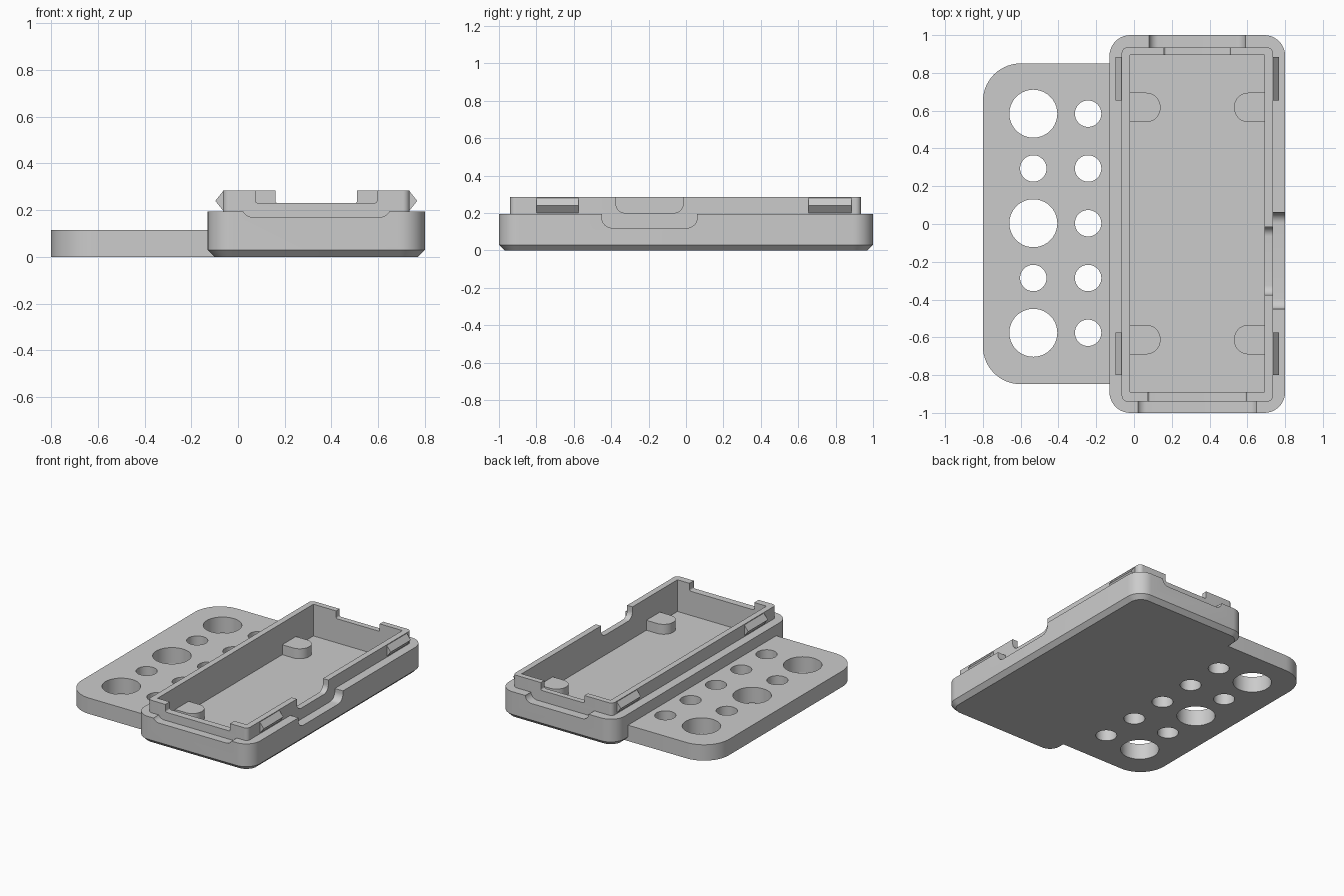
import bpy, bmesh, math
from mathutils import Vector

cube = bpy.data.objects.get("Cube")
if cube:
    bpy.data.objects.remove(cube)

grey = bpy.data.materials.new("plain grey")
grey.use_nodes = True
colour = (0.6, 0.6, 0.6, 1)
grey.diffuse_color = colour
grey.node_tree.nodes["Principled BSDF"].inputs["Base Color"].default_value = colour


def outline(u0, u1, v0, v1, radii, steps=10):
    """Rounded rectangle, radii from lower left anticlockwise."""
    corners = [(u0, v0, 1, 1), (u1, v0, -1, 1), (u1, v1, -1, -1), (u0, v1, 1, -1)]
    points = []
    for i, (u, v, du, dv) in enumerate(corners):
        r = radii[i]
        if r <= 0:
            points.append((u, v))
            continue
        for k in range(steps + 1):
            a = math.pi + (i + k / steps) * math.pi / 2
            points.append((u + du * r + r * math.cos(a), v + dv * r + r * math.sin(a)))
    return points


def loft(name, layers, axis="z"):
    """Join outlines (points, height) into a closed solid along an axis."""
    place = {"z": lambda u, v, w: (u, v, w),
             "y": lambda u, v, w: (u, w, v),
             "x": lambda u, v, w: (w, u, v)}[axis]
    bm = bmesh.new()
    rings = [[bm.verts.new(place(u, v, w)) for u, v in pts] for pts, w in layers]
    n = len(rings[0])
    for a, b in zip(rings, rings[1:]):
        for i in range(n):
            j = (i + 1) % n
            bm.faces.new((a[i], a[j], b[j], b[i]))
    bm.faces.new(rings[0])
    bm.faces.new(rings[-1])
    bmesh.ops.recalc_face_normals(bm, faces=bm.faces)
    mesh = bpy.data.meshes.new(name)
    bm.to_mesh(mesh)
    bm.free()
    mesh.materials.append(grey)
    obj = bpy.data.objects.new(name, mesh)
    bpy.context.collection.objects.link(obj)
    return obj


def prism(name, pts, w0, w1, axis="z"):
    return loft(name, [(pts, w0), (pts, w1)], axis)


def notch(u0, u1, bottom, r, w0, w1, axis):
    """Cutter with a round-cornered bottom and an open top."""
    return prism("notch_cutter", outline(u0, u1, bottom, 0.5, (r, r, 0, 0)), w0, w1, axis)


def activate(obj):
    bpy.ops.object.select_all(action="DESELECT")
    obj.select_set(True)
    bpy.context.view_layer.objects.active = obj


def carve(obj, cutters):
    activate(obj)
    for c in cutters:
        mod = obj.modifiers.new("cut", "BOOLEAN")
        mod.operation = "DIFFERENCE"
        mod.solver = "EXACT"
        mod.object = c
        bpy.ops.object.modifier_apply(modifier=mod.name)
        bpy.data.objects.remove(c)


def smooth(obj):
    activate(obj)
    bpy.ops.object.shade_smooth_by_angle(angle=math.radians(30))


FLOOR, RIM, TOP = 0.055, 0.195, 0.285
IN_L, IN_R, IN_F, IN_B = -0.022, 0.692, -0.89, 0.895
OUT_L, OUT_R, OUT_F, OUT_B = -0.065, 0.735, -0.94, 0.935


def cavity():
    return prism("cavity_cutter", outline(IN_L, IN_R, IN_F, IN_B, (0,) * 4), FLOOR, 0.5)


# Case body: rounded box with chamfered base, hollow, notched around the rim
wide = outline(-0.13, 0.8, -1, 1, (0.11,) * 4)
base = outline(-0.1, 0.77, -0.97, 0.97, (0.08,) * 4)
body = loft("case_body", [(base, 0), (wide, 0.03), (wide, RIM)])
carve(body, [
    cavity(),
    notch(0.015, 0.655, 0.17, 0.05, -1.1, OUT_F, "y"),
    notch(0.08, 0.59, 0.15, 0.05, OUT_B, 1.1, "y"),
    notch(-0.45, 0.06, 0.12, 0.055, OUT_R, 0.9, "x"),
])
smooth(body)

# Raised lip: thin wall standing inside the rim
lip = prism("raised_lip", outline(OUT_L, OUT_R, OUT_F, OUT_B, (0.03,) * 4), RIM, TOP)
carve(lip, [
    cavity(),
    notch(0.075, 0.595, 0.23, 0.012, -1, -0.86, "y"),
    notch(0.16, 0.51, 0.23, 0.012, 0.86, 1, "y"),
    notch(-0.375, -0.015, 0.2, 0.05, 0.66, 0.8, "x"),
])
smooth(lip)

# Snap ridges on both long sides of the lip
for side, x, tip in (("right", OUT_L, -0.097), ("left", OUT_R, 0.767)):
    for end, y0, y1 in (("front", -0.8, -0.575), ("back", 0.655, 0.885)):
        prism(f"snap_ridge_{end}_{side}", [(x, 0.2), (tip, 0.24), (x, 0.28)], y0, y1, "y")

# Support posts on the floor, round towards the middle
r = 0.075
for end, y in (("front", -0.612), ("back", 0.617)):
    for side, x0, x1, radii in (("right", IN_L, 0.14, (0, r, r, 0)),
                                ("left", 0.53, IN_R, (r, 0, 0, r))):
        smooth(prism(f"support_post_{end}_{side}",
                     outline(x0, x1, y - 0.078, y + 0.078, radii), FLOOR, 0.127))

# Side plate with two columns of round holes
plate = prism("side_plate", outline(-0.8, -0.1, -0.848, 0.85, (0.2, 0, 0, 0.2), 14), 0, 0.115)
holes = []
for i in range(5):
    y = 0.004 + (i - 2) * 0.29
    for x, rad in ((-0.533, 0.07 if i % 2 else 0.127), (-0.243, 0.07)):
        ring = [(x + rad * math.cos(k * math.tau / 40), y + rad * math.sin(k * math.tau / 40))
                for k in range(40)]
        holes.append(prism("hole_cutter", ring, -0.1, 0.3))
carve(plate, holes)
smooth(plate)
